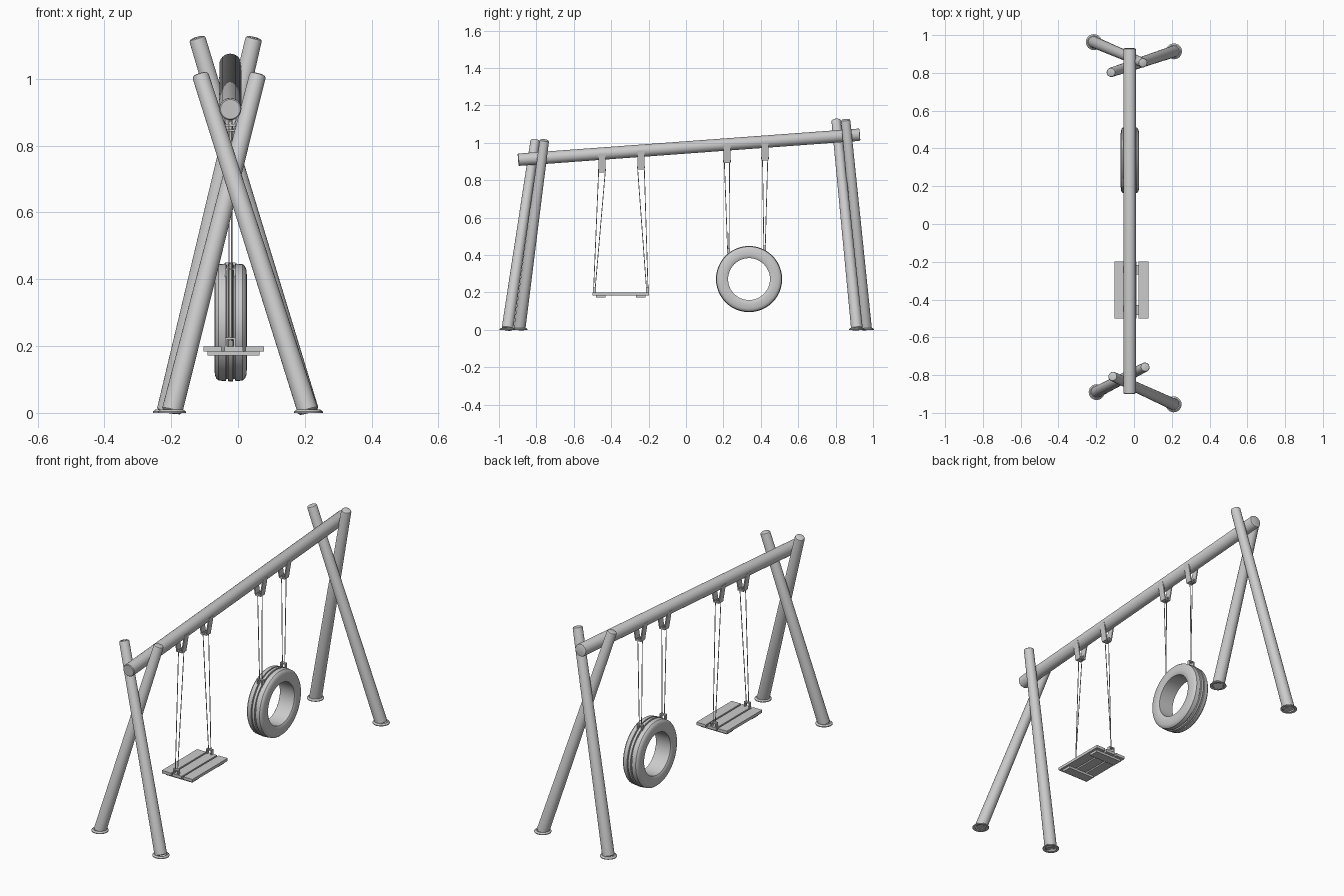
import bpy, bmesh, math
from mathutils import Vector

if "Cube" in bpy.data.objects:
    bpy.data.objects.remove(bpy.data.objects["Cube"])

CX = -0.023  # x of the beam, ropes and swings


def finish(name, bm, smooth=True):
    bmesh.ops.recalc_face_normals(bm, faces=bm.faces)
    me = bpy.data.meshes.new(name)
    bm.to_mesh(me)
    bm.free()
    ob = bpy.data.objects.new(name, me)
    bpy.context.collection.objects.link(ob)
    if smooth:
        bpy.ops.object.select_all(action='DESELECT')
        bpy.context.view_layer.objects.active = ob
        ob.select_set(True)
        bpy.ops.object.shade_smooth_by_angle(angle=math.radians(35))
    return ob


def lathe(name, origin, axis, profile, sides=24, closed=False):
    """Revolve (radius, height) points about an axis; cap the ends unless closed."""
    bm = bmesh.new()
    rot = Vector((0, 0, 1)).rotation_difference(Vector(axis))
    rings = []
    for r, h in profile:
        rings.append([bm.verts.new(Vector(origin) + rot @ Vector(
            (r * math.cos(2 * math.pi * i / sides), r * math.sin(2 * math.pi * i / sides), h)))
            for i in range(sides)])
    pairs = list(zip(rings, rings[1:]))
    if closed:
        pairs.append((rings[-1], rings[0]))
    else:
        bm.faces.new(rings[0])
        bm.faces.new(rings[-1])
    for a, b in pairs:
        for i in range(sides):
            j = (i + 1) % sides
            bm.faces.new((a[i], a[j], b[j], b[i]))
    return finish(name, bm)


def pole(name, p, q, r0, r1, bevel=0.008, sides=24):
    d = Vector(q) - Vector(p)
    n = d.length
    prof = [(r0 - bevel * .6, 0), (r0, bevel * .6), (r1, n - bevel),
            (r1 - bevel * .3, n - bevel * .3), (r1 - bevel, n)]
    return lathe(name, p, d, prof, sides)


def plate(name, outline, centre, depth):
    """Extrude an xz outline along y."""
    bm = bmesh.new()
    a, b = [[bm.verts.new(Vector(centre) + Vector((x, s * depth / 2, z))) for x, z in outline]
            for s in (-1, 1)]
    bm.faces.new(a)
    bm.faces.new(b)
    for i in range(len(a)):
        j = (i + 1) % len(a)
        bm.faces.new((a[i], a[j], b[j], b[i]))
    return finish(name, bm, False)


def box(name, lo, hi):
    x0, y0, z0 = lo
    x1, y1, z1 = hi
    return plate(name, [(x0, z0), (x1, z0), (x1, z1), (x0, z1)], (0, (y0 + y1) / 2, 0), y1 - y0)


def staple(name, y, z):
    w, h, t = .016, .027, .006
    plate(name, [(-w, 0), (-w, h), (w, h), (w, 0), (w - t, 0), (w - t, h - t), (t - w, h - t), (t - w, 0)],
          (CX, y, z), .016)


# Sloping top beam
pole("top_beam", (CX, -.898, .909), (CX, .93, 1.043), .033, .033, .006)


def beam_z(y):
    return .909 + (y + .898) / 1.828 * .134


# Crossed legs with flared foot rings
legs = {
    "front_left_leg": ((-.198, -.89, .003), (.06, -.757, 1.015)),
    "front_right_leg": ((.21, -.955, .003), (-.114, -.806, 1.015)),
    "back_left_leg": ((-.213, .963, .003), (.048, .853, 1.124)),
    "back_right_leg": ((.212, .914, .003), (-.123, .802, 1.124)),
}
for name, (foot, top) in legs.items():
    pole(name, foot, top, .031, .025)
    lathe(name + "_foot_ring", (foot[0], foot[1], 0), (0, 0, 1),
          [(.028, .001), (.042, 0), (.042, .004), (.034, .01), (.028, .01)], 24, True)

# V hangers under the beam: (label, hanger y, rope bottom y, rope bottom z, strand spread)
hangs = [("seat_front", -.449, -.490, .215, .018), ("seat_back", -.241, -.207, .215, .018),
         ("tyre_front", .219, .226, .43, .014), ("tyre_back", .423, .420, .45, .014)]
for label, y, yb, zb, spread in hangs:
    zt = beam_z(y)
    plate(label + "_hanger", [(-.034, 0), (-.017, -.1), (.017, -.1), (.034, 0), (.028, 0),
                              (.012, -.093), (-.012, -.093), (-.028, 0)], (CX, y, zt), .036)
    # Pin and double rope
    lathe(label + "_pin", (CX, y - .021, zt - .088), (0, 1, 0), [(.005, 0), (.005, .042)], 10)
    for s in (-1, 1):
        p = Vector((CX + s * .004, yb + s * .004, zb))
        q = Vector((CX + s * .004, y + s * spread, zt - .09))
        lathe(label + "_rope", p, q - p, [(.002, 0), (.002, (q - p).length)], 8)

# Slatted seat
for i in range(3):
    x = -.104 + i * .0635
    box("seat_slat", (x, -.499, .184), (x + .055, -.199, .199))
for y in (-.456, -.242):
    box("seat_batten", (-.092, y - .026, .172), (.065, y + .026, .184))
staple("seat_front_staple", -.490, .198)
staple("seat_back_staple", -.207, .198)

# Tyre with two tread grooves and rounded shoulders
half = [(.112, .043), (.118, .047), (.135, .049), (.158, .047), (.168, .043), (.174, .036),
        (.176, .014), (.170, .013), (.170, .008), (.177, .007)]
profile = half + [(r, -h) for r, h in reversed(half)]
lathe("tyre", (CX + .001, .337, .271), (1, 0, 0), profile, 48, True)
staple("tyre_front_staple", .226, .407)
staple("tyre_back_staple", .420, .423)
